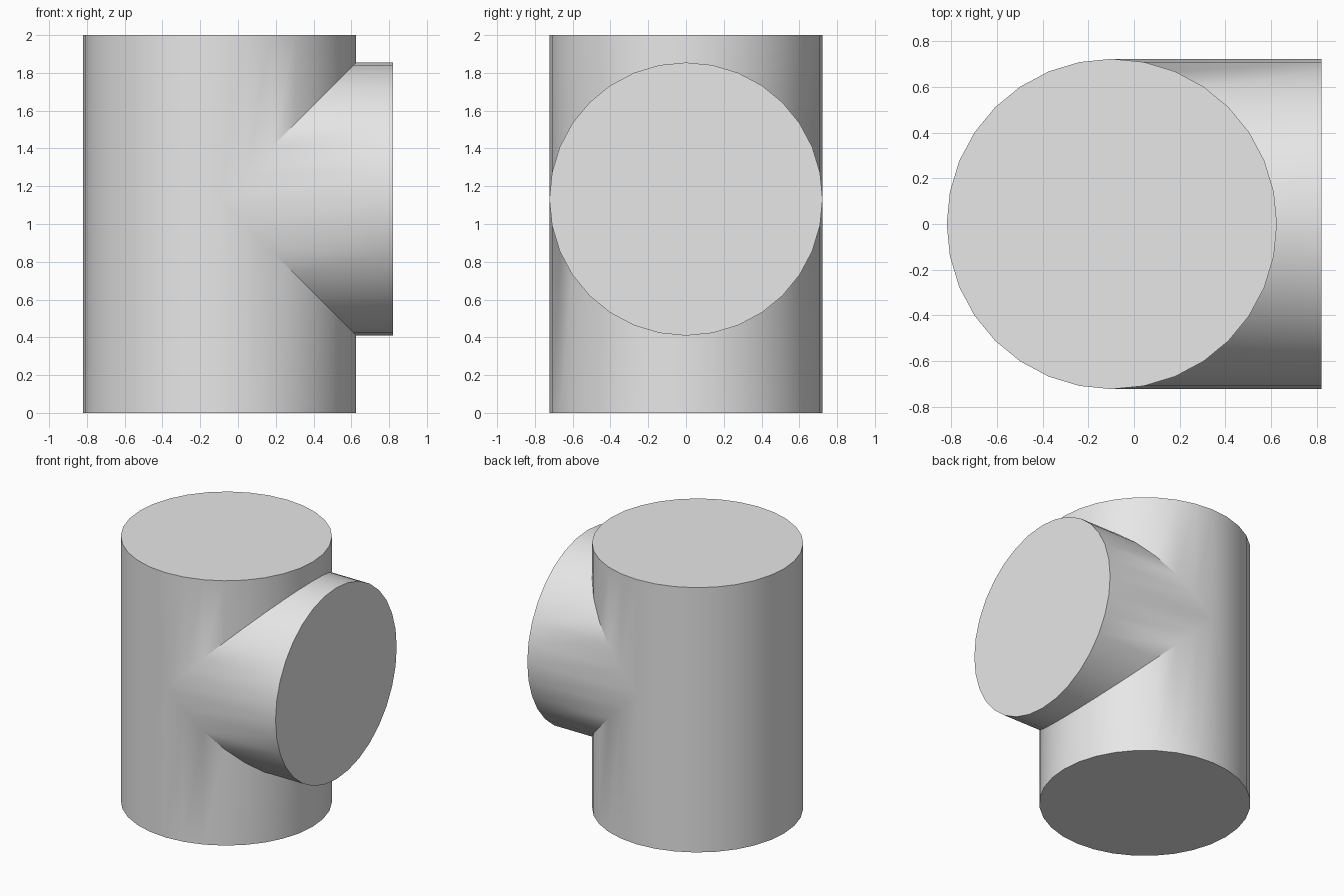
import bpy
import bmesh
from math import sin, cos, pi, radians

if "Cube" in bpy.data.objects:
    bpy.data.objects.remove(bpy.data.objects["Cube"])

SIDES = 32
QUARTER = SIDES // 4
R = 0.723            # radius shared by both pipes
CX = -0.097          # axis of the upright pipe
ZC = 1.132           # axis height of the side branch
END = 0.82           # outer end of the branch
HEIGHT = 2.0

grey = bpy.data.materials.new("light grey")
grey.use_nodes = True
colour = (0.8, 0.8, 0.8, 1.0)
grey.diffuse_color = colour
grey.node_tree.nodes["Principled BSDF"].inputs["Base Color"].default_value = colour

bm = bmesh.new()


def upright(i, z):
    a = 2 * pi * i / SIDES
    return bm.verts.new((CX + R * cos(a), R * sin(a), z))


bottom = [upright(i, 0) for i in range(SIDES)]
top = [upright(i, HEIGHT) for i in range(SIDES)]

# Mitred seam where the two equal pipes meet, and the open end of the branch
seam, end = [], []
for i in range(SIDES):
    a = 2 * pi * i / SIDES
    y, z = R * sin(a), ZC + R * cos(a)
    seam.append(bm.verts.new((CX + R * abs(cos(a)), y, z)))
    end.append(bm.verts.new((END, y, z)))

# Upright pipe: full panels at the back, panels above and below the seam in front
for i in range(-QUARTER, SIDES - QUARTER):
    j = (i + 1) % SIDES
    if i < QUARTER:
        low, low_next = (2 * QUARTER - i) % SIDES, (2 * QUARTER - i - 1) % SIDES
        bm.faces.new((bottom[i], bottom[j], seam[low_next], seam[low]))
        bm.faces.new((seam[i], seam[j], top[j], top[i]))
    else:
        # Panels beside the seam tips take in the tip vertex
        ring = [bottom[i], bottom[j], top[j], top[i]]
        if i == QUARTER:
            ring.append(seam[QUARTER])
        if j == SIDES - QUARTER:
            ring.insert(2, seam[j])
        bm.faces.new(ring)

# Branch wall and flat caps
for i in range(SIDES):
    j = (i + 1) % SIDES
    bm.faces.new((seam[i], seam[j], end[j], end[i]))
for ring in (bottom, top, end):
    bm.faces.new(ring)

bmesh.ops.recalc_face_normals(bm, faces=bm.faces)
mesh = bpy.data.meshes.new("pipe_tee")
bm.to_mesh(mesh)
bm.free()
mesh.materials.append(grey)

tee = bpy.data.objects.new("pipe_tee", mesh)
bpy.context.collection.objects.link(tee)
bpy.ops.object.select_all(action="DESELECT")
tee.select_set(True)
bpy.context.view_layer.objects.active = tee
bpy.ops.object.shade_smooth_by_angle(angle=radians(30))
